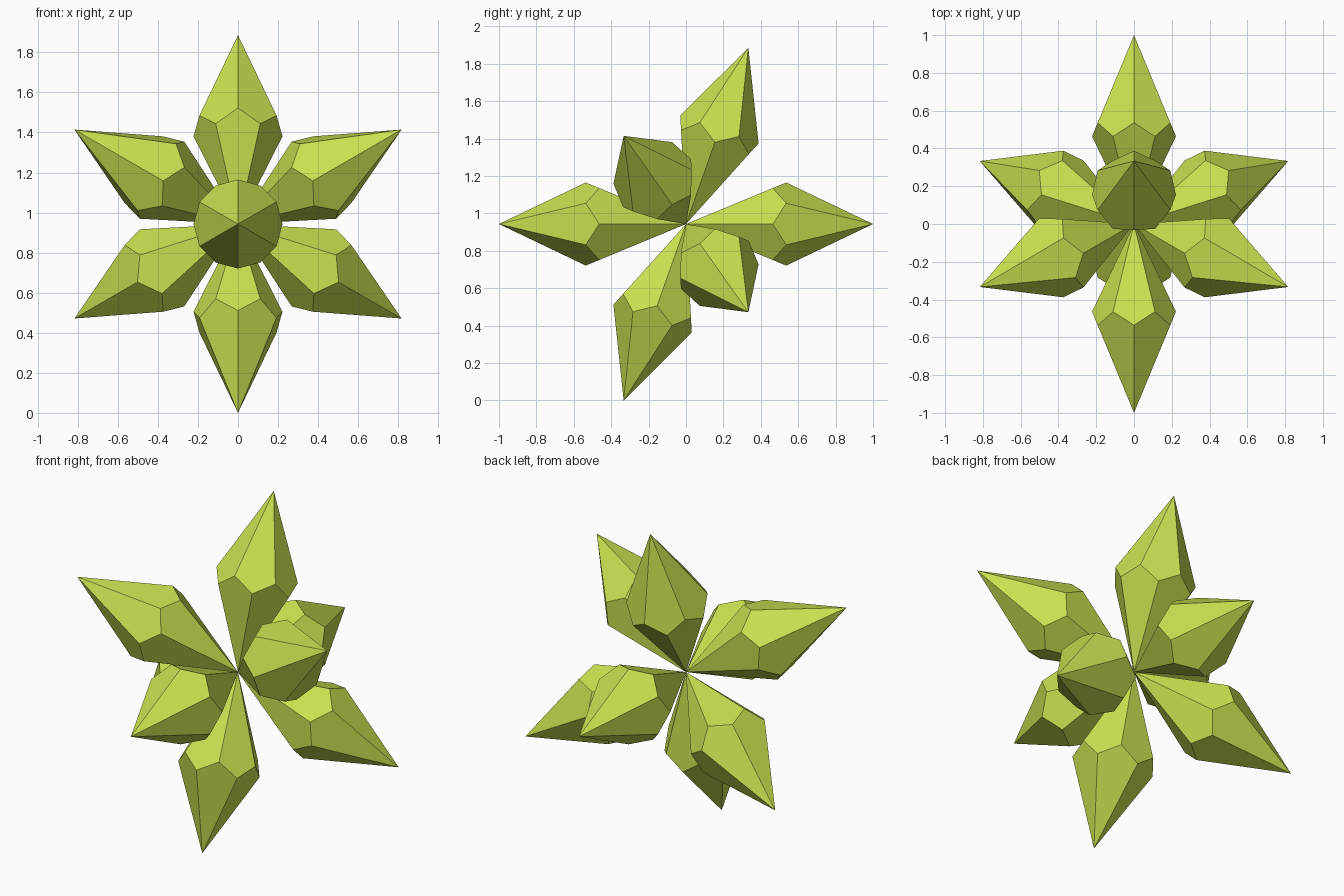
import bpy, bmesh
from math import sin, cos, pi, sqrt
from mathutils import Matrix, Vector

if "Cube" in bpy.data.objects:
    bpy.data.objects.remove(bpy.data.objects["Cube"])

SIDES = 6          # kites around each end of a spike
RADIUS = 0.222     # belt radius
BELT = (0.536, 0.464)   # outer / inner belt heights, keeps kites planar
CENTRE = Vector((0, 0, sqrt(8) / 3))

mat = bpy.data.materials.new("lime_green")
mat.diffuse_color = (0.58, 0.74, 0.08, 1)
mat.use_nodes = True
mat.node_tree.nodes["Principled BSDF"].inputs["Base Color"].default_value = mat.diffuse_color


def spike_mesh():
    """Hexagonal trapezohedron along +z, from the origin to height 1."""
    bm = bmesh.new()
    base = bm.verts.new((0, 0, 0))
    tip = bm.verts.new((0, 0, 1))
    n = 2 * SIDES
    ring = [bm.verts.new((RADIUS * cos(pi * i / SIDES),
                          RADIUS * sin(pi * i / SIDES), BELT[i % 2]))
            for i in range(n)]
    for i in range(n):
        end = base if i % 2 == 0 else tip
        bm.faces.new((end, ring[i - 1], ring[i], ring[(i + 1) % n]))
    bmesh.ops.recalc_face_normals(bm, faces=bm.faces[:])
    mesh = bpy.data.meshes.new("spike")
    bm.to_mesh(mesh)
    bm.free()
    mesh.materials.append(mat)
    return mesh


mesh = spike_mesh()


def add_spike(name, axis, side):
    """Place a spike along axis, its first belt corner turned to side."""
    z = axis.normalized()
    x = (side - side.dot(z) * z).normalized()
    rot = Matrix((x, z.cross(x), z)).transposed().to_4x4()
    ob = bpy.data.objects.new(name, mesh)
    ob.matrix_world = Matrix.Translation(CENTRE) @ rot
    bpy.context.collection.objects.link(ob)


# Eight spikes point to the corners of a cube standing on its y diagonal
for s, label in ((1, "back"), (-1, "front")):
    add_spike(label + "_spike", Vector((0, s, 0)), Vector((0, 0, 1)))
    for k in range(3):
        a = 2 * pi * k / 3
        axis = Vector((sin(a) * sqrt(8) / 3, 1 / 3, cos(a) * sqrt(8) / 3)) * s
        add_spike(f"{label}_side_spike_{k + 1}", axis, Vector((0, 1, 0)))
